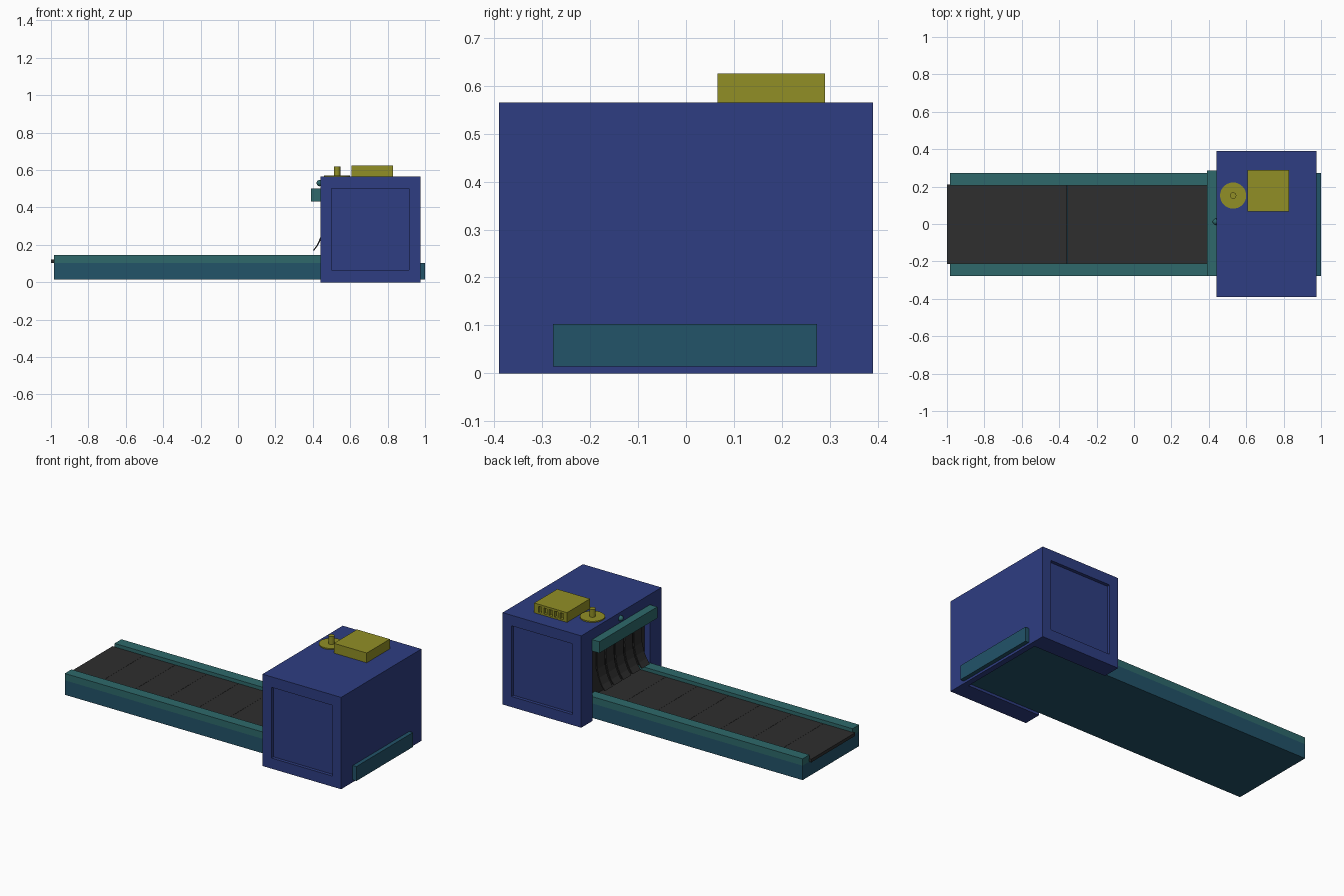
import bpy, bmesh, math
from mathutils import Matrix

if "Cube" in bpy.data.objects:
    bpy.data.objects.remove(bpy.data.objects["Cube"])


def mat(name, r, g, b):
    m = bpy.data.materials.new(name)
    lin = [(c / 255 / 12.92) if c < 11 else ((c / 255 + 0.055) / 1.055) ** 2.4 for c in (r, g, b)]
    m.diffuse_color = (*lin, 1)
    m.use_nodes = True
    m.node_tree.nodes["Principled BSDF"].inputs["Base Color"].default_value = m.diffuse_color
    return m


navy = mat("navy", 46, 61, 130)
olive = mat("olive", 145, 143, 38)
teal = mat("teal", 46, 105, 107)
deep_teal = mat("deep teal", 34, 83, 105)
rubber = mat("dark rubber", 46, 46, 46)


def finish(name, bm, material):
    bmesh.ops.recalc_face_normals(bm, faces=bm.faces)
    me = bpy.data.meshes.new(name)
    bm.to_mesh(me)
    bm.free()
    ob = bpy.data.objects.new(name, me)
    me.materials.append(material)
    bpy.context.collection.objects.link(ob)
    return ob


def box(name, x0, x1, y0, y1, z0, z1, material):
    bm = bmesh.new()
    bmesh.ops.create_cube(bm, size=1)
    for v in bm.verts:
        v.co = ((x0 + x1) / 2 + v.co.x * (x1 - x0),
                (y0 + y1) / 2 + v.co.y * (y1 - y0),
                (z0 + z1) / 2 + v.co.z * (z1 - z0))
    return finish(name, bm, material)


def cylinder(name, x, y, z0, z1, r, material, sides=32):
    bm = bmesh.new()
    bmesh.ops.create_cone(bm, cap_ends=True, segments=sides, radius1=r, radius2=r, depth=z1 - z0,
                          matrix=Matrix.Translation((x, y, (z0 + z1) / 2)))
    return finish(name, bm, material)


def cut(target, cutters):
    # apply each boolean straight away, then drop the cutter
    for c in cutters:
        m = target.modifiers.new("cut", 'BOOLEAN')
        m.operation = 'DIFFERENCE'
        m.solver = 'EXACT'
        m.object = c
        bpy.context.view_layer.objects.active = target
        bpy.ops.object.modifier_apply(modifier=m.name)
        bpy.data.objects.remove(c)


# conveyor bed, side rails and belt
box("conveyor_base", -0.985, 1.0, -0.277, 0.273, 0.014, 0.103, deep_teal)
for side, y0, y1 in (("front", -0.277, -0.212), ("back", 0.207, 0.273)):
    box(side + "_rail", -0.985, 0.93, y0, y1, 0.103, 0.145, teal)
for i in range(9):
    x = -1.0 + i * 0.2145
    box(f"belt_segment_{i + 1}", x, x + 0.2135, -0.215, 0.21, 0.1035, 0.123, rubber)

# scanner housing: open tunnel from below and the left, recessed side panels
housing = box("tunnel_housing", 0.44, 0.975, -0.39, 0.39, 0, 0.565, navy)
cut(housing, [
    box("tunnel_cutter", 0.3, 0.94, -0.279, 0.279, -0.1, 0.46, navy),
    box("front_panel_cutter", 0.5, 0.915, -0.5, -0.37, 0.065, 0.5, navy),
    box("back_panel_cutter", 0.5, 0.915, 0.37, 0.5, 0.065, 0.5, navy),
])

# curtain header with indicator lamp
box("curtain_header", 0.39, 0.44, -0.278, 0.285, 0.432, 0.502, teal)
bm = bmesh.new()
bmesh.ops.create_uvsphere(bm, u_segments=16, v_segments=10, radius=0.017,
                          matrix=Matrix.Translation((0.437, 0.012, 0.53)))
lamp = finish("indicator_lamp", bm, teal)
for p in lamp.data.polygons:
    p.use_smooth = True

# rubber curtain: straight backing and outward curling strips
box("curtain_backing", 0.475, 0.48, -0.275, 0.275, 0.124, 0.458, rubber)
profile = [(0.452, 0.455), (0.455, 0.35), (0.452, 0.29), (0.44, 0.24), (0.422, 0.2), (0.4, 0.17)]
for i in range(5):
    y0 = -0.22 + i * 0.09
    bm = bmesh.new()
    outline = profile + [(x + 0.008, z) for x, z in reversed(profile)]
    face = bm.faces.new([bm.verts.new((x, y0, z)) for x, z in outline])
    ext = bmesh.ops.extrude_face_region(bm, geom=[face])
    for v in ext["geom"]:
        if isinstance(v, bmesh.types.BMVert):
            v.co.y += 0.076
    finish(f"curtain_strip_{i + 1}", bm, rubber)

# vented unit on the roof
unit = box("roof_vent_unit", 0.607, 0.83, 0.066, 0.29, 0.564, 0.625, olive)
cut(unit, [box(f"slot_cutter_{i}", 0.632 + i * 0.037, 0.654 + i * 0.037, 0.272, 0.4, 0.575, 0.612, olive)
           for i in range(5)])

# round plate with a post on the roof
cylinder("roof_disc", 0.53, 0.152, 0.564, 0.572, 0.07, olive)
cylinder("roof_post", 0.53, 0.152, 0.57, 0.62, 0.017, olive, 20)
